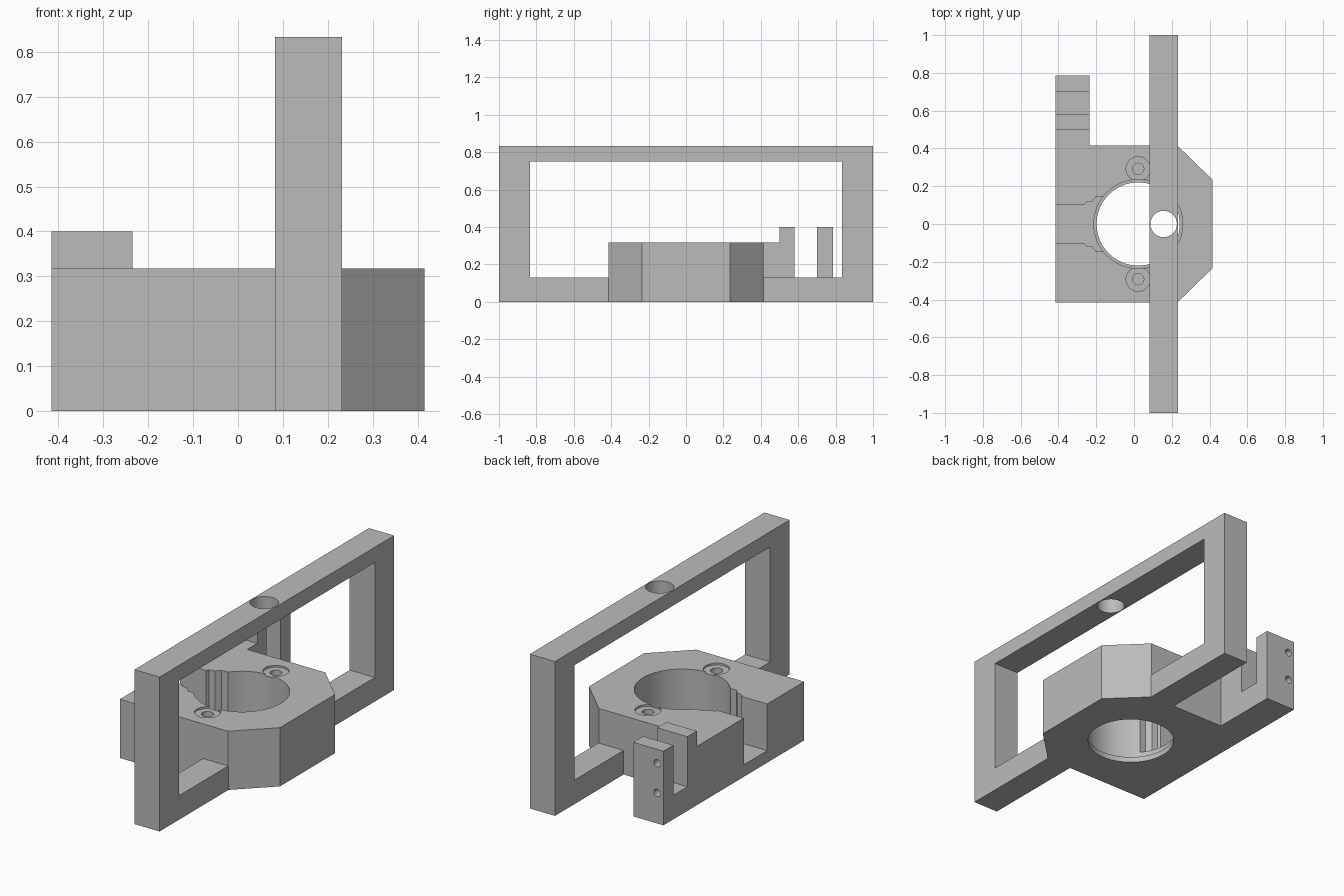
import bpy, bmesh
from math import radians
from mathutils import Matrix

cube = bpy.data.objects.get("Cube")
if cube:
    bpy.data.objects.remove(cube, do_unlink=True)

grey = bpy.data.materials.new("light_grey")
grey.use_nodes = True
grey.diffuse_color = (0.5, 0.5, 0.5, 1)
grey.node_tree.nodes["Principled BSDF"].inputs["Base Color"].default_value = (0.5, 0.5, 0.5, 1)


def make(name, bm):
    bmesh.ops.recalc_face_normals(bm, faces=bm.faces)
    mesh = bpy.data.meshes.new(name)
    bm.to_mesh(mesh)
    bm.free()
    mesh.materials.append(grey)
    obj = bpy.data.objects.new(name, mesh)
    bpy.context.collection.objects.link(obj)
    return obj


def prism(name, outline, start, depth, axis="z"):
    """Extrude an (x, y) outline up z, or a (y, z) outline along x."""
    bm = bmesh.new()
    place = (lambda a, b: (a, b, start)) if axis == "z" else (lambda a, b: (start, a, b))
    face = bm.faces.new([bm.verts.new(place(a, b)) for a, b in outline])
    moved = bmesh.ops.extrude_face_region(bm, geom=[face])["geom"]
    shift = (0, 0, depth) if axis == "z" else (depth, 0, 0)
    bmesh.ops.translate(bm, vec=shift, verts=[v for v in moved if isinstance(v, bmesh.types.BMVert)])
    return make(name, bm)


def rect(a0, a1, b0, b1):
    return [(a0, b0), (a1, b0), (a1, b1), (a0, b1)]


def cylinder(name, center, radius, depth, axis="z", sides=64):
    bm = bmesh.new()
    turn = Matrix.Rotation(radians(90), 4, "X") if axis == "y" else Matrix()
    bmesh.ops.create_cone(bm, cap_ends=True, segments=sides, radius1=radius, radius2=radius,
                          depth=depth, matrix=Matrix.Translation(center) @ turn)
    return make(name, bm)


def boolean(obj, tool, operation="DIFFERENCE"):
    mod = obj.modifiers.new(operation.lower(), "BOOLEAN")
    mod.object, mod.operation, mod.solver = tool, operation, "EXACT"
    bpy.context.view_layer.objects.active = obj
    bpy.ops.object.modifier_apply(modifier=mod.name)
    bpy.data.objects.remove(tool, do_unlink=True)


H, BAR = 0.317, 0.13

# Chamfered clamp body joined with the upright frame
body = prism("clamp_body_and_frame", [(-0.415, -0.415), (0.23, -0.415), (0.415, -0.235),
                                      (0.415, 0.235), (0.23, 0.415), (-0.415, 0.415)], 0, H)
frame = prism("frame", rect(-1, 1, 0, 0.833), 0.082, 0.15, "x")
boolean(frame, prism("frame_window", rect(-0.835, 0.835, BAR, 0.75), 0, 0.4, "x"))
boolean(frame, cylinder("rod_hole", (0.157, 0, 0.8), 0.07, 0.3))
boolean(body, frame, "UNION")

# Forked side arm
arm = prism("fork_arm", [(0.38, 0), (0.785, 0), (0.785, 0.4), (0.7, 0.4), (0.7, BAR),
                         (0.58, BAR), (0.58, 0.4), (0.5, 0.4), (0.5, H), (0.38, H)],
            -0.415, 0.18, "x")
for z in (0.165, 0.325):
    boolean(arm, cylinder("screw_hole", (-0.378, 0.745, z), 0.02, 0.2, "y", 24))
boolean(body, arm, "UNION")

# Main bore with a thin retaining lip at the bottom
CX = 0.022
boolean(body, cylinder("lip_bore", (CX, 0, 0.1), 0.22, 0.4))
boolean(body, cylinder("main_bore", (CX, 0, 0.03 + H / 2), 0.235, H))

# Side slot widening into a stepped pocket beside the bore
boolean(body, prism("side_slot", rect(-0.5, -0.15, -0.1, 0.1), 0.065, 0.4))
half = [(-0.262, 0.1), (-0.255, 0.115), (-0.22, 0.12), (-0.2, 0.145), (-0.14, 0.145)]
pocket = half + [(x, -y) for x, y in reversed(half)]
boolean(body, prism("stepped_pocket", pocket, 0.065, 0.4))

# Blind screw holes with shallow washer seats
for y in (-0.292, 0.292):
    boolean(body, cylinder("washer_seat", (CX, y, H + 0.04), 0.064, 0.1, sides=32))
    boolean(body, cylinder("blind_hole", (CX, y, H), 0.03, 0.4, sides=32))

bpy.ops.object.select_all(action="DESELECT")
body.select_set(True)
bpy.context.view_layer.objects.active = body
bpy.ops.object.shade_smooth_by_angle(angle=radians(30))
